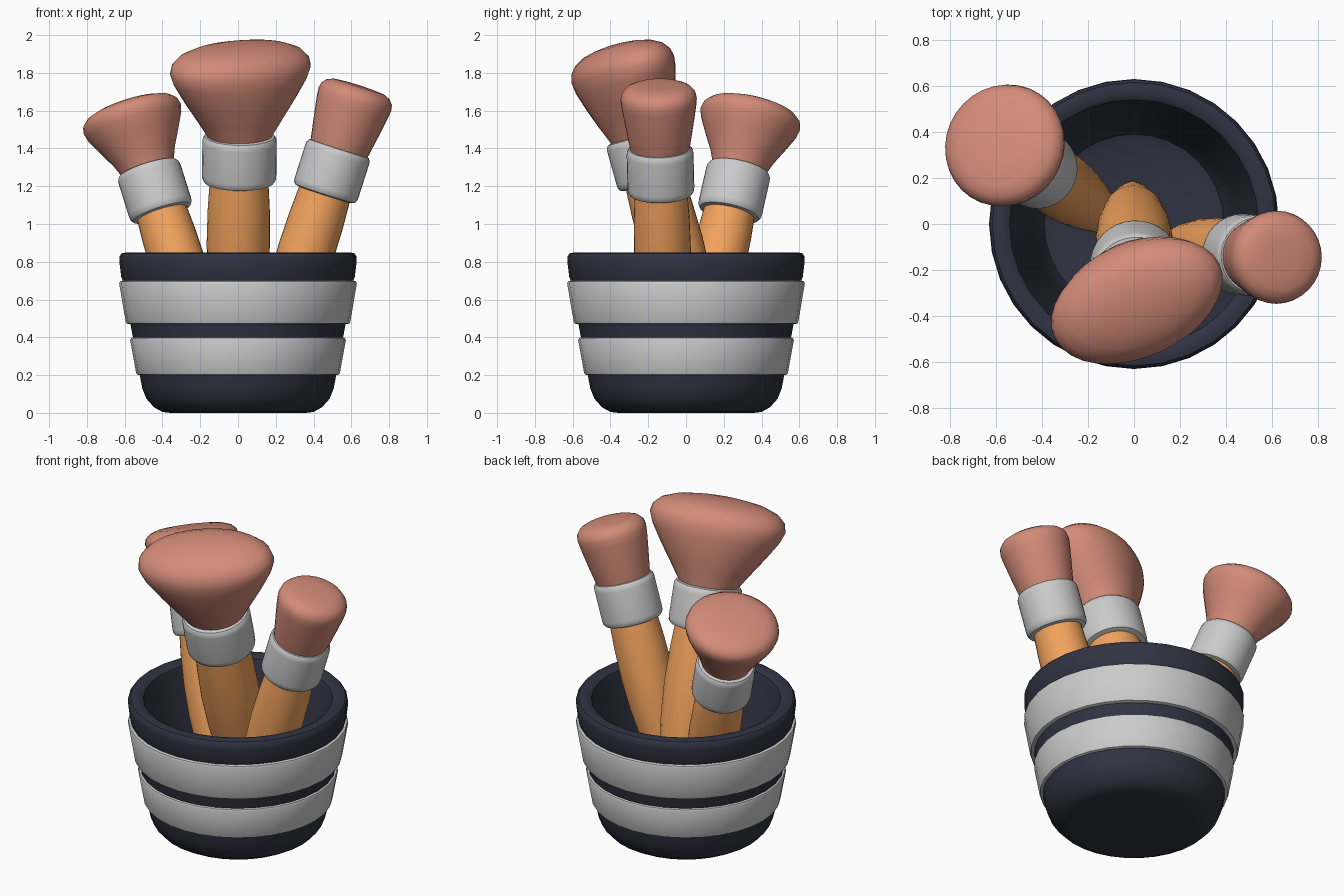
import bpy, bmesh, math
from mathutils import Vector, Matrix

if "Cube" in bpy.data.objects:
    bpy.data.objects.remove(bpy.data.objects["Cube"])


def material(name, rgb):
    m = bpy.data.materials.new(name)
    m.diffuse_color = (*rgb, 1)
    m.use_nodes = True
    m.node_tree.nodes["Principled BSDF"].inputs["Base Color"].default_value = m.diffuse_color
    return m


NAVY = material("navy", (0.03, 0.033, 0.055))
WOOD = material("wood", (0.9, 0.37, 0.11))
BRISTLE = material("bristle", (0.65, 0.26, 0.19))


def lathe(name, profile, mat=None, matrix=Matrix(), closed=False, n=32, angle=40):
    """Loft rings of (z, rx[, ry]) around z; closed joins last ring to first, else caps ends."""
    bm = bmesh.new()
    rings = []
    for p in profile:
        z, rx, ry = p[0], p[1], p[-1]
        rings.append([bm.verts.new((rx * math.cos(2 * math.pi * i / n),
                                    ry * math.sin(2 * math.pi * i / n), z)) for i in range(n)])
    pairs = list(zip(rings, rings[1:]))
    if closed:
        pairs.append((rings[-1], rings[0]))
    else:
        bm.faces.new(rings[0][::-1])
        bm.faces.new(rings[-1])
    for a, b in pairs:
        for i in range(n):
            j = (i + 1) % n
            bm.faces.new((a[i], a[j], b[j], b[i]))
    bmesh.ops.recalc_face_normals(bm, faces=bm.faces)
    me = bpy.data.meshes.new(name)
    bm.to_mesh(me)
    bm.free()
    ob = bpy.data.objects.new(name, me)
    bpy.context.collection.objects.link(ob)
    ob.matrix_world = matrix
    if mat:
        me.materials.append(mat)
    bpy.ops.object.select_all(action='DESELECT')
    ob.select_set(True)
    bpy.context.view_layer.objects.active = ob
    bpy.ops.object.shade_smooth_by_angle(angle=math.radians(angle))
    return ob


# Cup: outer wall, rounded rim, inner wall and floor
lathe("cup", [(0, 0.36), (0.005, 0.40), (0.03, 0.445), (0.075, 0.485), (0.13, 0.507),
              (0.2, 0.52), (0.43, 0.562), (0.7, 0.61), (0.72, 0.618), (0.8, 0.628), (0.83, 0.627),
              (0.845, 0.615), (0.85, 0.59), (0.848, 0.56), (0.835, 0.54), (0.8, 0.53),
              (0.3, 0.44), (0.17, 0.415), (0.12, 0.39), (0.1, 0.34)], NAVY)


# Two metal bands around the cup
def band(name, z0, z1, r0, r1, b=0.015, t=0.06):
    lathe(name, [(z0, r0 - t), (z0, r0 - b), (z0 + b * 0.3, r0 - b * 0.3), (z0 + b, r0),
                 (z1 - b, r1), (z1 - b * 0.3, r1 - b * 0.3), (z1, r1 - b), (z1, r1 - t)], closed=True)


band("lower_band", 0.2, 0.4, 0.54, 0.571)
band("upper_band", 0.47, 0.7, 0.595, 0.629)


# Brushes: local origin at the ferrule centre, local z along the handle axis
def brush(prefix, centre, slope, fr, head, spin=0):
    d = Vector((*slope, 1))
    q = Vector((0, 0, 1)).rotation_difference(d)
    m = Matrix.Translation(centre) @ q.to_matrix().to_4x4() @ Matrix.Rotation(math.radians(spin), 4, 'Z')
    low = (centre[2] - 0.12) * d.length
    h = fr * 0.87
    # Wooden handle, fullest near the cup rim and tapering to the bottom
    lathe(prefix + "_handle", [(-low, 0.03), (-low + 0.02, 0.055), (-low * 0.87, 0.088),
                               (-low * 0.7, h * 0.78), (-low * 0.52, h * 0.93), (-low * 0.37, h * 0.98),
                               (-low * 0.22, h * 0.96), (-0.1, h * 0.9), (0, h * 0.85)], WOOD, m)
    # Metal ferrule with rounded edges
    f = 0.13
    lathe(prefix + "_ferrule", [(-f, fr - 0.03), (-f + 0.005, fr - 0.012), (-f + 0.02, fr - 0.002),
                                (-f + 0.04, fr), (f - 0.04, fr), (f - 0.02, fr - 0.002),
                                (f - 0.005, fr - 0.012), (f, fr - 0.03)], None, m)
    lathe(prefix + "_bristles", head, BRISTLE, m, angle=60)


brush("fan_brush", (0.007, -0.202, 1.345), (0.012, -0.28), 0.197,
      [(0.05, 0.15), (0.13, 0.175, 0.165), (0.22, 0.235, 0.195), (0.33, 0.31, 0.225),
       (0.43, 0.372, 0.247), (0.49, 0.395, 0.25), (0.535, 0.385, 0.24), (0.575, 0.345, 0.21),
       (0.605, 0.27, 0.16), (0.622, 0.17, 0.1), (0.63, 0.06, 0.035)], spin=25)
brush("stub_brush", (0.497, -0.135, 1.28), (0.32, -0.025), 0.177,
      [(0.05, 0.14), (0.12, 0.157), (0.25, 0.18), (0.36, 0.198), (0.4, 0.202), (0.43, 0.196),
       (0.455, 0.175), (0.47, 0.14), (0.475, 0.08), (0.477, 0.02)])
brush("cone_brush", (-0.44, 0.255, 1.175), (-0.315, 0.225), 0.172,
      [(0.05, 0.125), (0.12, 0.14), (0.2, 0.172), (0.3, 0.225), (0.37, 0.26), (0.41, 0.27),
       (0.44, 0.262), (0.465, 0.235), (0.48, 0.19), (0.488, 0.11), (0.49, 0.03)])
